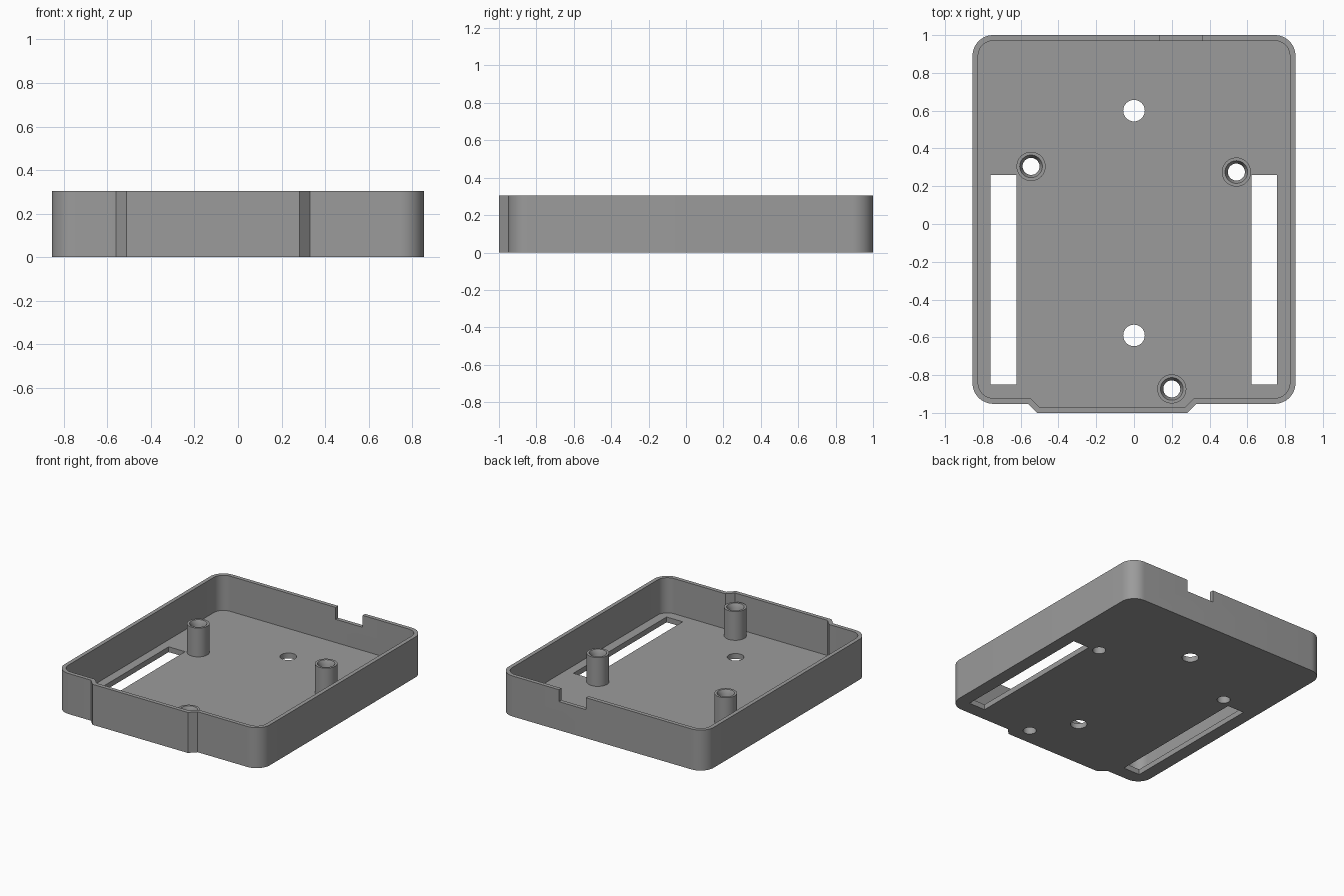
import bpy, bmesh, math

if "Cube" in bpy.data.objects:
    bpy.data.objects.remove(bpy.data.objects["Cube"])

WALL, FLOOR, HEIGHT, POST_TOP = 0.03, 0.04, 0.305, 0.257
grey = bpy.data.materials.new("grey plastic")
grey.diffuse_color = (0.33, 0.33, 0.33, 1)
grey.use_nodes = True
grey.node_tree.nodes["Principled BSDF"].inputs["Base Color"].default_value = grey.diffuse_color


def make_object(name, bm):
    bmesh.ops.recalc_face_normals(bm, faces=bm.faces)
    mesh = bpy.data.meshes.new(name)
    bm.to_mesh(mesh)
    bm.free()
    mesh.materials.append(grey)
    obj = bpy.data.objects.new(name, mesh)
    bpy.context.collection.objects.link(obj)
    return obj


def prism(name, pts, z0, z1):
    bm = bmesh.new()
    face = bm.faces.new([bm.verts.new((x, y, z0)) for x, y in pts])
    ext = bmesh.ops.extrude_face_region(bm, geom=[face])
    for v in ext["geom"]:
        if isinstance(v, bmesh.types.BMVert):
            v.co.z = z1
    return make_object(name, bm)


def circle(cx, cy, r, n=48):
    return [(cx + r * math.cos(2 * math.pi * i / n),
             cy + r * math.sin(2 * math.pi * i / n)) for i in range(n)]


def rect(x0, x1, y0, y1):
    return [(x0, y0), (x1, y0), (x1, y1), (x0, y1)]


def outline(d):
    """Rounded case outline with the front bulge, inset by d."""
    r, pts = 0.11, []
    x, y0, y1 = 0.855 - r, -0.952 + r, 1.0 - r
    k = d * math.tan(math.pi / 8)
    pts += [(-0.56 + k, -0.952 + d), (-0.512 + k, -1 + d),
            (0.282 - k, -1 + d), (0.33 - k, -0.952 + d)]
    for cx, cy, start in ((x, y0, -90), (x, y1, 0), (-x, y1, 90), (-x, y0, 180)):
        for i in range(13):
            a = math.radians(start + i * 7.5)
            pts.append((cx + (r - d) * math.cos(a), cy + (r - d) * math.sin(a)))
    return pts


def smooth(obj):
    bpy.ops.object.select_all(action='DESELECT')
    obj.select_set(True)
    bpy.context.view_layer.objects.active = obj
    bpy.ops.object.shade_smooth_by_angle(angle=math.radians(30))


posts = [(-0.545, 0.305), (0.542, 0.275), (0.2, -0.873)]

# Case tray
tray = prism("case_tray", outline(0), 0, HEIGHT)
cutters = [prism("cavity", outline(WALL), FLOOR, HEIGHT + 0.1),
           prism("back_notch", rect(0.135, 0.36, 0.93, 1.1), HEIGHT - 0.09, HEIGHT + 0.1)]

# Long side slots, mounting holes and screw holes
for x0, x1 in ((-0.76, -0.623), (0.623, 0.757)):
    cutters.append(prism("side_slot", rect(x0, x1, -0.85, 0.26), -0.1, FLOOR + 0.05))
for y in (0.6, -0.59):
    cutters.append(prism("mounting_hole", circle(0, y, 0.057), -0.1, FLOOR + 0.05))
for x, y in posts:
    cutters.append(prism("screw_hole", circle(x, y, 0.045), -0.1, FLOOR + 0.05))

bpy.context.view_layer.objects.active = tray
for c in cutters:
    mod = tray.modifiers.new("cut", 'BOOLEAN')
    mod.operation, mod.solver, mod.object = 'DIFFERENCE', 'EXACT', c
    bpy.ops.object.modifier_apply(modifier=mod.name)
    bpy.data.objects.remove(c)
smooth(tray)

# Hollow screw posts with a chamfered mouth
profile = [(0.045, FLOOR), (0.077, FLOOR), (0.077, POST_TOP),
           (0.06, POST_TOP), (0.045, POST_TOP - 0.03)]
for x, y in posts:
    bm = bmesh.new()
    rings = [[bm.verts.new((px, py, z)) for px, py in circle(x, y, r)] for r, z in profile]
    for a, b in zip(rings, rings[1:] + rings[:1]):
        for i in range(48):
            j = (i + 1) % 48
            bm.faces.new((a[i], a[j], b[j], b[i]))
    smooth(make_object("screw_post", bm))
